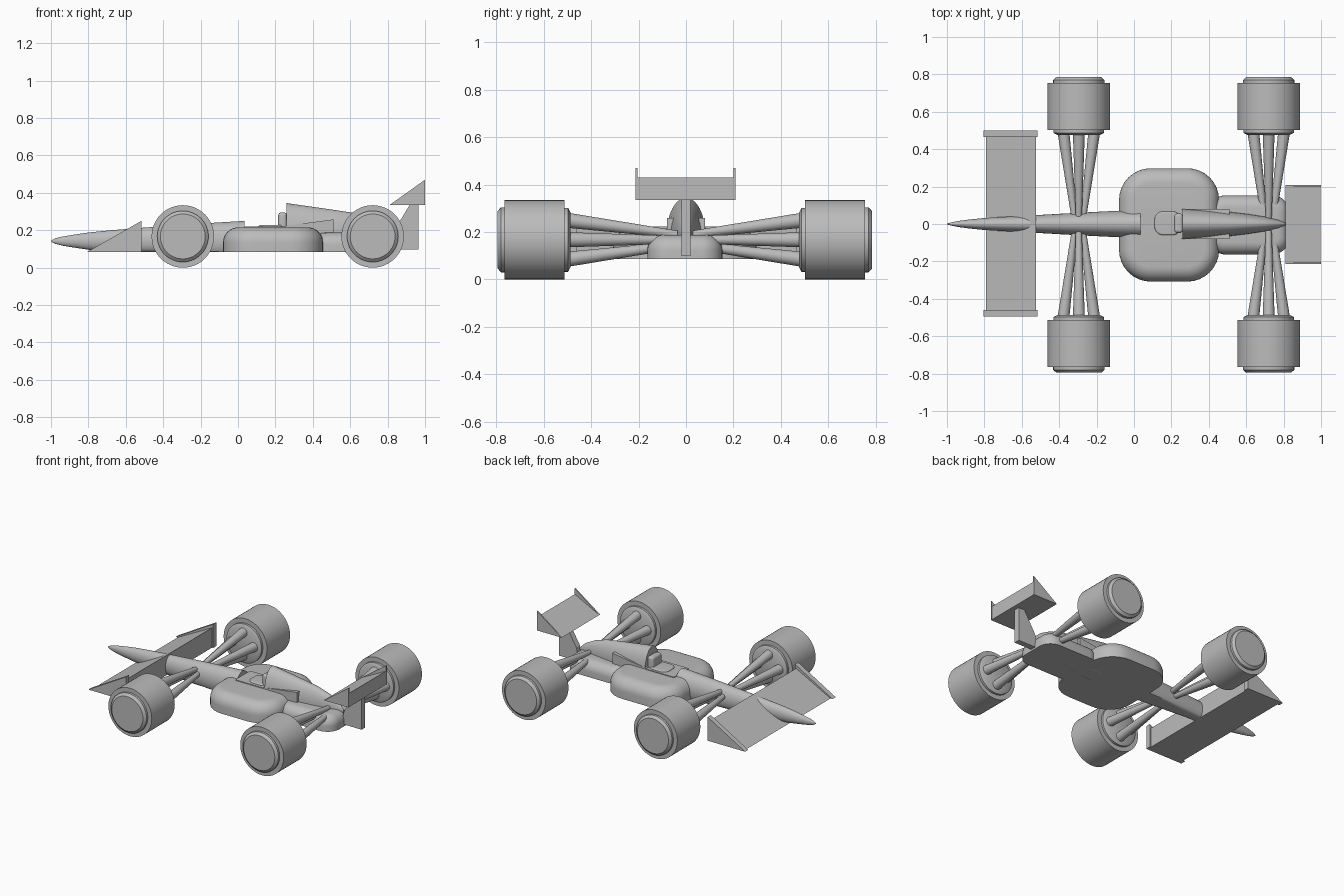
import bpy, bmesh
from math import sin, cos, pi, radians
from mathutils import Vector

if "Cube" in bpy.data.objects:
    bpy.data.objects.remove(bpy.data.objects["Cube"])

GREY = (0.5, 0.5, 0.5, 1)
paint = bpy.data.materials.new("plain grey")
paint.use_nodes = True
paint.diffuse_color = GREY
paint.node_tree.nodes["Principled BSDF"].inputs["Base Color"].default_value = GREY

FLOOR = 0.085      # flat underside height
MID = -0.005       # centre line of wheels and pods


def loft(name, rings, smooth=True):
    """Skin a list of equal-length rings and cap both ends."""
    bm = bmesh.new()
    loops = [[bm.verts.new(p) for p in ring] for ring in rings]
    n = len(loops[0])
    for a, b in zip(loops, loops[1:]):
        for i in range(n):
            j = (i + 1) % n
            bm.faces.new((a[i], a[j], b[j], b[i]))
    bm.faces.new(loops[0][::-1])
    bm.faces.new(loops[-1])
    bmesh.ops.recalc_face_normals(bm, faces=bm.faces[:])
    mesh = bpy.data.meshes.new(name)
    bm.to_mesh(mesh)
    bm.free()
    mesh.materials.append(paint)
    obj = bpy.data.objects.new(name, mesh)
    bpy.context.collection.objects.link(obj)
    if smooth:
        bpy.ops.object.select_all(action='DESELECT')
        obj.select_set(True)
        bpy.context.view_layer.objects.active = obj
        bpy.ops.object.shade_smooth_by_angle(angle=radians(35))
    return obj


def prism(name, outline, y0, y1):
    """Extrude an x-z outline sideways."""
    return loft(name, [[(x, y, z) for x, z in outline] for y in (y0, y1)], False)


def disc(x, y, z, r, n=48):
    """Circle facing sideways."""
    return [(x + r * cos(2 * pi * i / n), y, z + r * sin(2 * pi * i / n)) for i in range(n)]


def oval(x, z, half_y, half_z, n=40):
    """Body section across x, sliced flat at the floor."""
    angles = [2 * pi * i / n for i in range(n)]
    return [(x, half_y * cos(a), max(FLOOR, z + half_z * sin(a))) for a in angles]


def round_rect(cx, cy, hx, hy, r, z, steps=8):
    ring = []
    for k, (sx, sy) in enumerate(((1, 1), (-1, 1), (-1, -1), (1, -1))):
        for i in range(steps + 1):
            a = pi / 2 * (k + i / steps)
            ring.append((cx + sx * (hx - r) + r * cos(a), cy + sy * (hy - r) + r * sin(a), z))
    return ring


def pod(name, x0, x1, hy, z0, z1, corner, fillet, cy=MID):
    """Rounded block with a flat bottom and softly rounded top rim."""
    cx, hx = (x0 + x1) / 2, (x1 - x0) / 2
    rings = [round_rect(cx, cy, hx, hy, corner, z0)]
    for i in range(9):
        a = pi / 2 * i / 8
        d = fillet * (1 - cos(a))
        rings.append(round_rect(cx, cy, hx - d, hy - d, corner - d, z1 - fillet + fillet * sin(a)))
    return loft(name, rings)


# Nose and front body
nose = [(-1, .002, .002), (-.98, .008, .014), (-.94, .016, .024), (-.88, .024, .034),
        (-.8, .032, .046), (-.68, .039, .058), (-.53, .047, .07), (-.3, .06, .087),
        (-.1, .07, .1), (.035, .076, .108)]
loft("nose_body", [oval(x, .142, hy, hz) for x, hy, hz in nose])

# Side pods and rear floor
pod("side_pods", -.08, .455, .303, FLOOR, .215, .17, .08)
pod("rear_floor", .4, .83, .158, FLOOR, .187, .09, .065)

# Cockpit tub, seat, rear wedge and headrest
prism("cockpit_tub", [(.035, .1), (.25, .1), (.25, .22), (.035, .22)], -.08, .083)
pod("seat", .11, .25, .063, .2, .228, .045, .008, .004)
prism("cover_shoulder", [(.25, .1), (.51, .1), (.51, .258), (.25, .223)], -.08, .08)
pod("headrest", .215, .262, .052, .2, .295, .018, .016, .004)

# Engine cover tapering to the tail
cover = [(.26, .083, .165), (.4, .075, .145), (.5, .066, .131), (.61, .053, .114),
         (.7, .039, .087), (.77, .022, .05), (.815, .004, .01)]
loft("engine_cover", [oval(x, .18, hy, hz) for x, hy, hz in cover])

# Front wing with end plates
prism("front_wing", [(-.79, FLOOR), (-.525, FLOOR), (-.525, .223)], -.465, .47)
for side, y0, y1 in (("right", -.495, -.46), ("left", .465, .5)):
    prism("front_end_plate_" + side, [(-.805, FLOOR), (-.517, FLOOR), (-.517, .25)], y0, y1)

# Rear wing, end plates and pylon
prism("rear_wing", [(.81, .335), (.998, .335), (.998, .43)], -.205, .205)
for side, y0, y1 in (("right", -.213, -.204), ("left", .2, .209)):
    prism("rear_end_plate_" + side, [(.81, .335), (1, .335), (1, .47)], y0, y1)
prism("rear_pylon", [(.92, .34), (.965, .34), (.965, .098), (.81, .098), (.83, .19)], -.02, .02)

# Wheels, hubs and suspension arms
for axle, x in (("front", -.295), ("rear", .72)):
    for side, s in (("left", 1), ("right", -1)):
        tag = f"_{axle}_{side}"
        z = .167

        def turned(name, profile):
            return loft(name + tag, [disc(x, MID + s * y, z, r) for y, r in profile])

        turned("tyre", [(.507, .167), (.76, .167)])
        turned("outer_hub", [(.75, .137), (.775, .137), (.79, .12)])
        turned("inner_hub", [(.52, .135), (.492, .135), (.482, .115)])
        for k, (dx, dz) in enumerate(((0, 1), (1, 0), (0, -1), (-1, 0))):
            loft(f"arm_{k}" + tag, [disc(x + dx * off, MID + s * y, z + dz * off, r, 24)
                                    for y, off, r in ((.03, .022, .016), (.5, .083, .032))])
